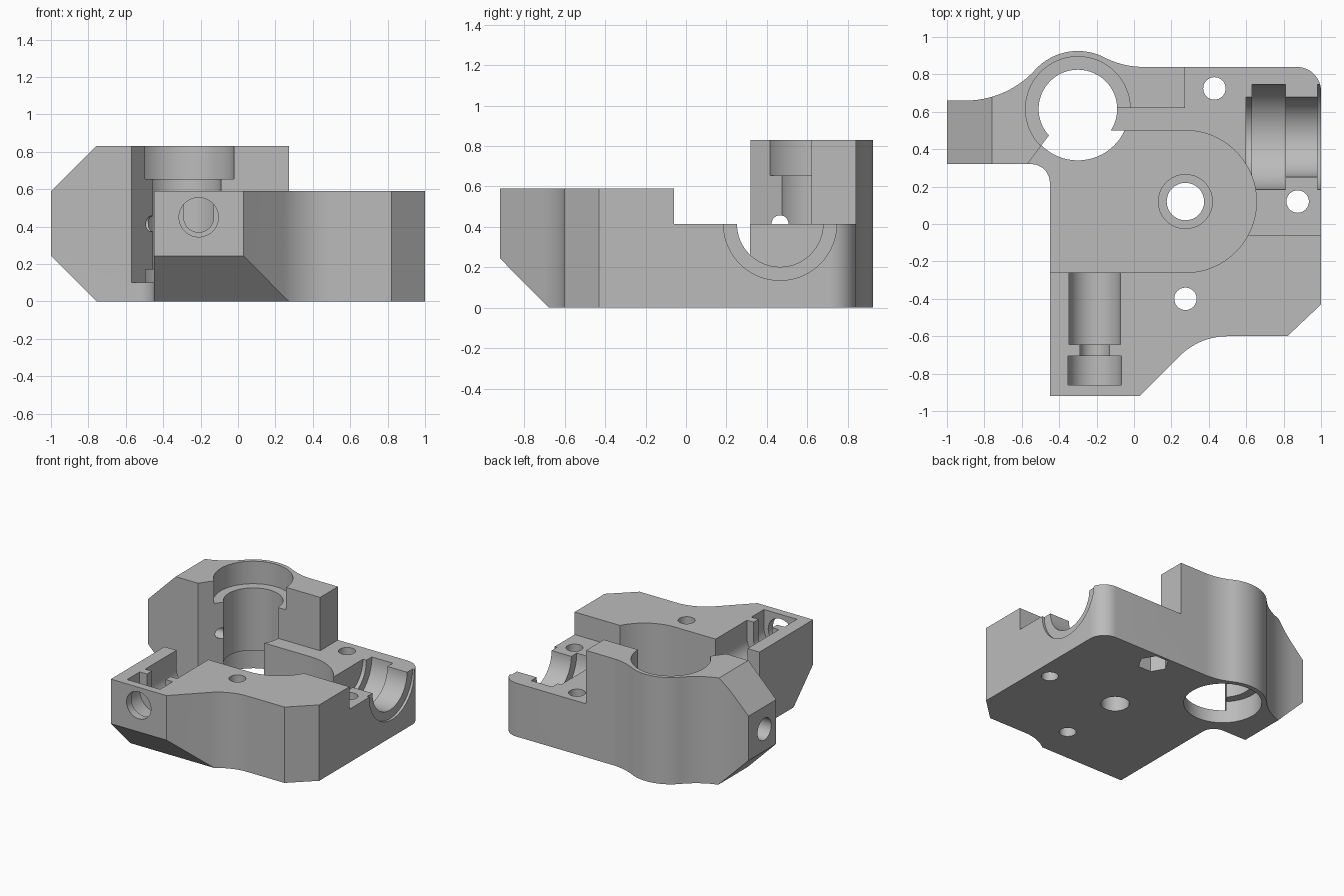
import bpy, bmesh
from math import radians, cos, sin, pi
from mathutils import Vector

cube = bpy.data.objects.get("Cube")
if cube:
    bpy.data.objects.remove(cube, do_unlink=True)

grey = bpy.data.materials.new("plain_grey")
grey.use_nodes = True
GREY = (0.5, 0.5, 0.5, 1)
grey.diffuse_color = GREY
grey.node_tree.nodes["Principled BSDF"].inputs["Base Color"].default_value = GREY


def arc(cx, cy, r, a0, a1, n=14):
    """Points of an arc, angles in degrees."""
    angles = [radians(a0 + (a1 - a0) * i / n) for i in range(n + 1)]
    return [(cx + r * cos(a), cy + r * sin(a)) for a in angles]


def prism(name, points, lo, hi, axis="z"):
    """Extrude a profile along an axis: z uses (x, y), x uses (y, z), y uses (x, z)."""
    place = {"z": lambda a, b, c: (a, b, c),
             "x": lambda a, b, c: (c, a, b),
             "y": lambda a, b, c: (a, c, b)}[axis]
    bm = bmesh.new()
    face = bm.faces.new([bm.verts.new(place(a, b, lo)) for a, b in points])
    side = bmesh.ops.extrude_face_region(bm, geom=[face])["geom"]
    shift = Vector(place(0, 0, hi - lo))
    bmesh.ops.translate(bm, vec=shift, verts=[g for g in side if isinstance(g, bmesh.types.BMVert)])
    bmesh.ops.recalc_face_normals(bm, faces=bm.faces)
    mesh = bpy.data.meshes.new(name)
    bm.to_mesh(mesh)
    bm.free()
    mesh.materials.append(grey)
    obj = bpy.data.objects.new(name, mesh)
    bpy.context.collection.objects.link(obj)
    return obj


def combine(tool, operation="DIFFERENCE"):
    """Apply a boolean to the bracket and discard the tool."""
    mod = bracket.modifiers.new("shape", "BOOLEAN")
    mod.operation, mod.solver, mod.object = operation, "EXACT", tool
    bpy.context.view_layer.objects.active = bracket
    bpy.ops.object.modifier_apply(modifier=mod.name)
    bpy.data.objects.remove(tool, do_unlink=True)


def cut(points, lo, hi, axis="z"):
    combine(prism("cutter", points, lo, hi, axis))


def drill(a, b, r, lo, hi, axis="z", sides=64):
    cut(arc(a, b, r, 0, 360 - 360 / sides, sides - 1), lo, hi, axis)


def box(x0, x1, y0, y1, z0, z1):
    cut([(x0, y0), (x1, y0), (x1, y1), (x0, y1)], z0, z1)


# Body outline
outline = [(-1, 0.32), (-1, 0.66)]
outline += arc(-0.9, 1.162, 0.502, 270, 317.6)
outline += arc(-0.3, 0.615, 0.31, 137, 63, 24)
outline += arc(0.05, 1.293, 0.453, 242.7, 270)
outline += arc(0.87, 0.71, 0.13, 90, 0)
outline += [(1, -0.43), (0.82, -0.6)]
outline += arc(0.5, -0.962, 0.362, 90, 135)
outline += [(0.03, -0.92), (-0.45, -0.92)]
outline += arc(-0.55, 0.22, 0.1, 0, 90)
bracket = prism("bracket_body", outline, 0, 0.83)

# Stepped top levels
box(-0.46, 1.2, -1.2, 0.05, 0.59, 1)
box(-0.3, 1.2, -0.06, 0.62, 0.415, 1)
box(0.272, 1.2, -0.06, 1.2, 0.415, 1)

# Chamfers on the arm end and under the front
cut([(-1.1, 0.49), (-0.66, 0.93), (-1.1, 0.93)], -0.2, 1.2, "y")
cut([(-1.1, 0.345), (-0.655, -0.1), (-1.1, -0.1)], -0.2, 1.2, "y")
cut([(-1.02, 0.345), (-0.58, -0.1), (-1.02, -0.1)], -1.2, 1.2, "x")

# Round-ended pocket, open on one side, with a raised ring on its floor
cut([(-0.7, -0.26)] + arc(0.275, 0.12, 0.38, -90, 90, 32)
    + [(-0.435, 0.5), (-0.7, 0.147)], 0.1, 1)
combine(prism("floor_ring", arc(0.275, 0.12, 0.147, 0, 350, 35), 0.05, 0.13), "UNION")
drill(0.275, 0.12, 0.1, -0.1, 0.3)

# Main bore with seats at both ends
drill(-0.3, 0.615, 0.21, -0.1, 1)
drill(-0.3, 0.615, 0.28, 0.655, 1)
drill(-0.3, 0.615, 0.275, -0.1, 0.17)

# Half-round side seat
for radius, start, end in ((0.28, 0.63, 0.81), (0.213, 0.6, 1.1), (0.28, 0.98, 1.1)):
    drill(0.465, 0.415, radius, start, end, "x")

# Cross hole through the arm
drill(0.465, 0.415, 0.042, -1.1, -0.3, "x", 32)
drill(0.465, 0.415, 0.085, -1.1, -0.8, "x", 32)

# Front channel: round-bottomed slots joined by a narrow neck
for half, start, end in ((0.137, -0.645, -0.2), (0.08, -0.75, -0.6), (0.142, -0.86, -0.705)):
    slot = arc(-0.21, 0.45, half, 180, 360, 24) + [(-0.21 + half, 0.8), (-0.21 - half, 0.8)]
    cut(slot, start, end, "y")
drill(-0.21, 0.45, 0.105, -1, -0.8, "y", 48)

# Screw holes and the nut recess
for x, y in ((0.43, 0.725), (0.875, 0.12), (0.275, -0.4)):
    drill(x, y, 0.06, -0.1, 1, sides=32)
drill(0.43, 0.725, 0.11, -0.1, 0.12, sides=6)

# Shading
bpy.ops.object.select_all(action="DESELECT")
bracket.select_set(True)
bpy.context.view_layer.objects.active = bracket
bpy.ops.object.shade_smooth_by_angle(angle=radians(25))
